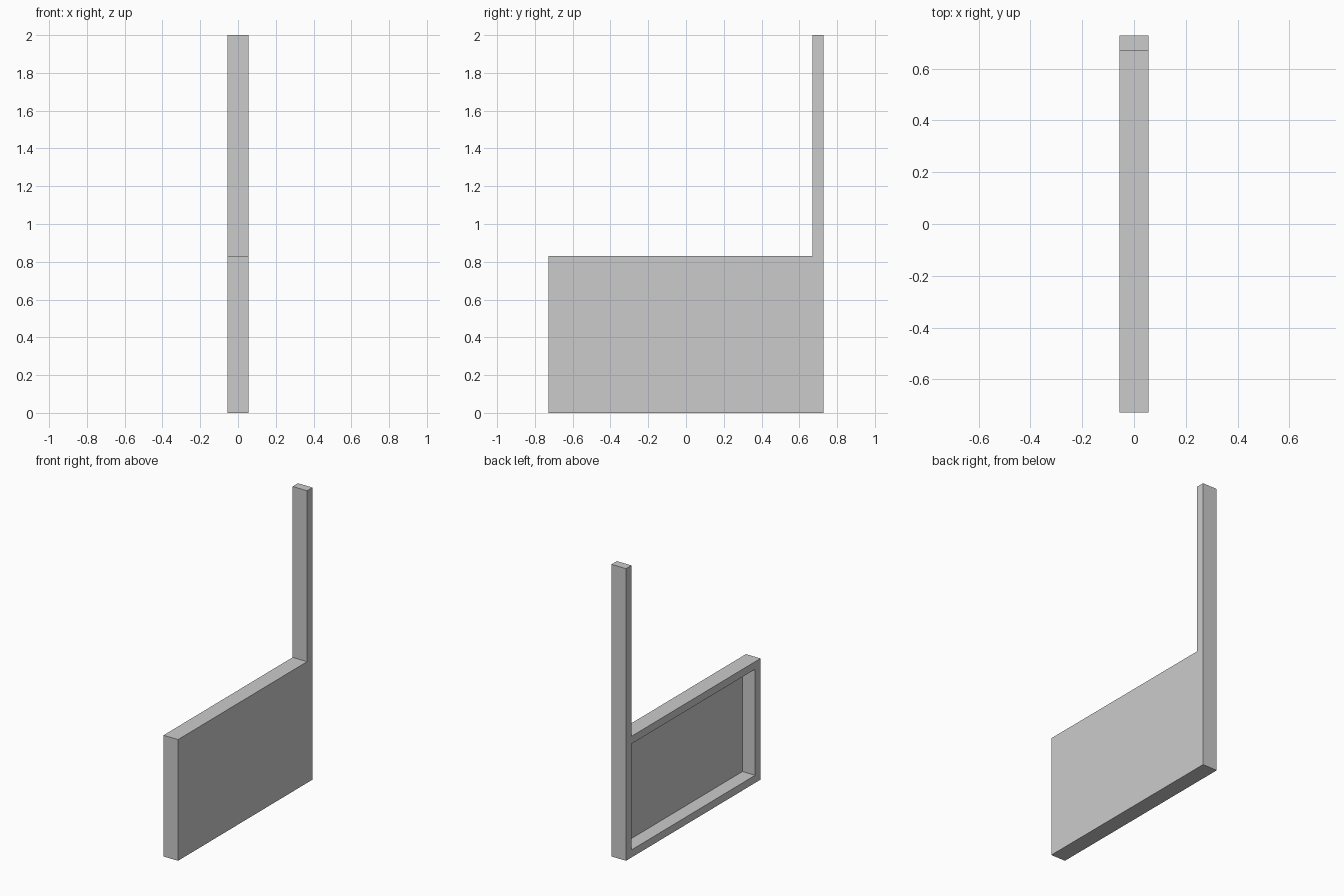
import bpy, bmesh

if "Cube" in bpy.data.objects:
    bpy.data.objects.remove(bpy.data.objects["Cube"])

HALF_X, HALF_Y = 0.055, 0.727
POST_W, RAIL_H = 0.058, 0.052
SIDE_H, POST_H = 0.83, 2.0
PANEL_T = 0.014


def prism(name, profile, x0, x1):
    """Extrude a (y, z) outline along x from x0 to x1."""
    bm = bmesh.new()
    face = bm.faces.new([bm.verts.new((x0, y, z)) for y, z in profile])
    ext = bmesh.ops.extrude_face_region(bm, geom=[face])
    verts = [v for v in ext["geom"] if isinstance(v, bmesh.types.BMVert)]
    bmesh.ops.translate(bm, verts=verts, vec=(x1 - x0, 0, 0))
    bmesh.ops.recalc_face_normals(bm, faces=bm.faces)
    mesh = bpy.data.meshes.new(name)
    bm.to_mesh(mesh)
    bm.free()
    obj = bpy.data.objects.new(name, mesh)
    bpy.context.collection.objects.link(obj)
    return obj


inner_y = HALF_Y - POST_W

# Low side panel with one tall corner post
side = prism("side_panel_with_post", [
    (-HALF_Y, 0), (HALF_Y, 0), (HALF_Y, POST_H), (inner_y, POST_H),
    (inner_y, SIDE_H), (-HALF_Y, SIDE_H)], -HALF_X, HALF_X)

# Recess on the -x side leaves a frame and a thin panel
cutter = prism("recess_cutter", [
    (-inner_y, RAIL_H), (inner_y, RAIL_H),
    (inner_y, SIDE_H - RAIL_H), (-inner_y, SIDE_H - RAIL_H)],
    -HALF_X - 0.1, HALF_X - PANEL_T)
cutter.hide_render = True
cutter.hide_set(True)

recess = side.modifiers.new("recess", 'BOOLEAN')
recess.operation = 'DIFFERENCE'
recess.solver = 'EXACT'
recess.object = cutter
